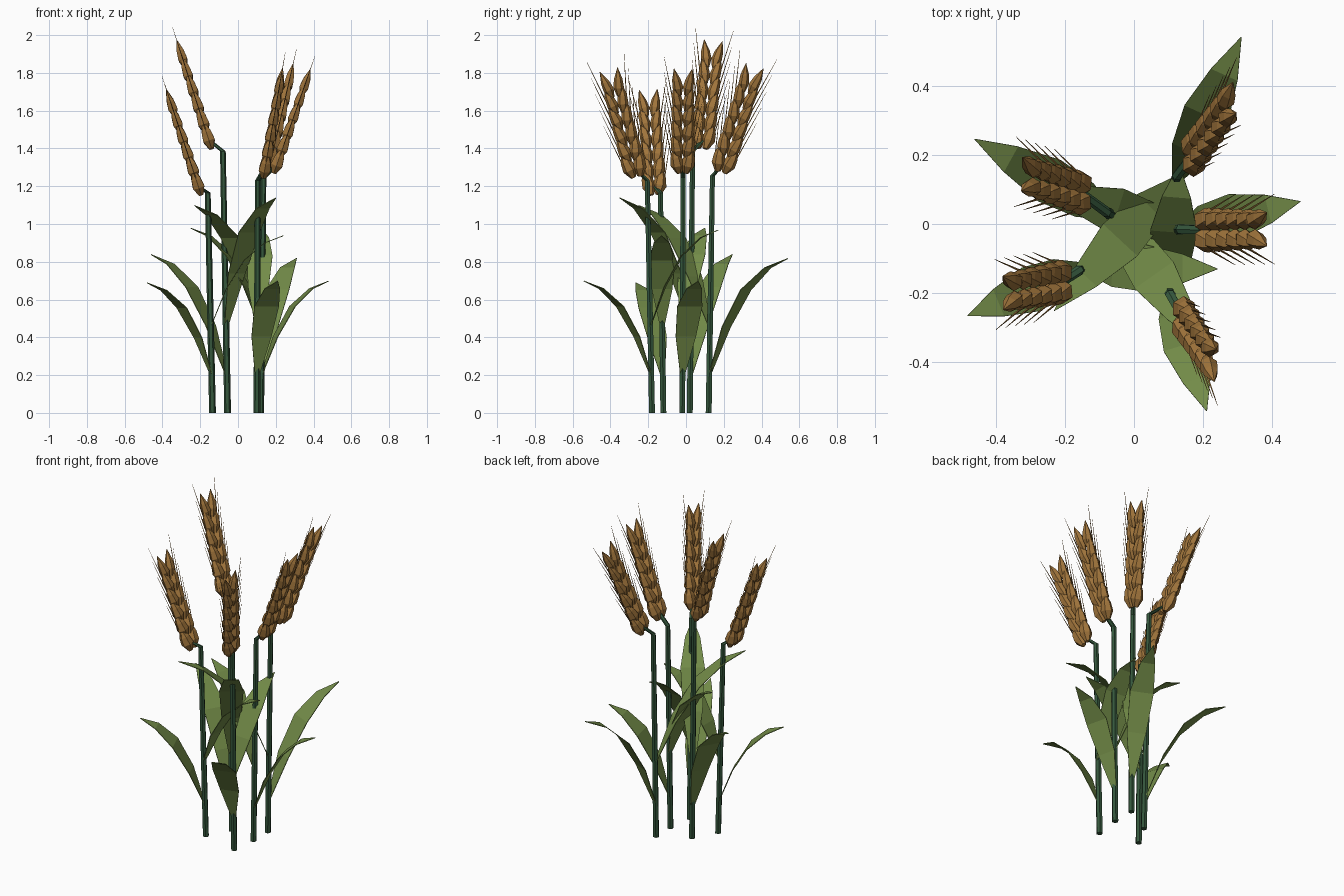
import bpy, bmesh, math
from mathutils import Vector as V

if "Cube" in bpy.data.objects:
    bpy.data.objects.remove(bpy.data.objects["Cube"])


def material(name, rgb):
    m = bpy.data.materials.new(name)
    m.diffuse_color = (*rgb, 1)
    m.use_nodes = True
    m.node_tree.nodes["Principled BSDF"].inputs["Base Color"].default_value = m.diffuse_color
    return m


STEM = material("stem_green", (0.035, 0.095, 0.045))
LEAF = material("leaf_green", (0.17, 0.26, 0.065))
GRAIN = material("grain_gold", (0.36, 0.18, 0.045))


def finish(bm, name, mat, fix=True):
    if fix:
        bmesh.ops.recalc_face_normals(bm, faces=bm.faces)
    me = bpy.data.meshes.new(name)
    bm.to_mesh(me)
    bm.free()
    me.materials.append(mat)
    ob = bpy.data.objects.new(name, me)
    bpy.context.collection.objects.link(ob)
    return ob


def loft(bm, centres, radii, u, v, n):
    """Skin n-sided rings along centres; radii are (ru, rv) pairs."""
    rings = []
    for c, (ru, rv) in zip(centres, radii):
        rings.append([bm.verts.new(c + u * ru * math.cos(2 * math.pi * i / n)
                                   + v * rv * math.sin(2 * math.pi * i / n))
                      for i in range(n)])
    for a, b in zip(rings, rings[1:]):
        for i in range(n):
            j = (i + 1) % n
            bm.faces.new((a[i], a[j], b[j], b[i]))
    bm.faces.new(rings[0][::-1])
    bm.faces.new(rings[-1])


def stem(name, foot, top, neck):
    bm = bmesh.new()
    pts = [foot, foot.lerp(top, 0.5), top, neck]
    loft(bm, pts, [(0.018, 0.018), (0.017, 0.017), (0.015, 0.015), (0.014, 0.014)],
         V((1, 0, 0)), V((0, 1, 0)), 6)
    finish(bm, name, STEM)


def leaf(name, root, tip):
    # arched blade, widest near the middle
    bm = bmesh.new()
    d = tip - root
    side = V((-d.y, d.x, 0)).normalized()
    rows = []
    for h, z, w in ((0, 0, 0.012), (0.21, 0.41, 0.055), (0.46, 0.73, 0.068),
                    (0.74, 0.92, 0.042), (1, 1, 0.001)):
        c = root + V((d.x * h, d.y * h, d.z * z))
        rows.append([bm.verts.new(c - side * w), bm.verts.new(c + side * w)])
    for a, b in zip(rows, rows[1:]):
        bm.faces.new((a[0], b[0], b[1], a[1]))
    bmesh.ops.recalc_face_normals(bm, faces=bm.faces)
    if sum(f.normal.z for f in bm.faces) < 0:
        bmesh.ops.reverse_faces(bm, faces=bm.faces)
    ob = finish(bm, name, LEAF, False)
    mod = ob.modifiers.new("thickness", 'SOLIDIFY')
    mod.thickness = 0.004


def ear(name, base, top, levels=6):
    d = (top - base).normalized()
    length = (top - base).length
    w = V((0, 1, 0))
    w = (w - d * w.dot(d)).normalized()
    n = d.cross(w)
    grains, awns = bmesh.new(), bmesh.new()
    glen = 0.155
    for k in range(levels):
        f = k / (levels - 1)
        size = 1.08 - 0.25 * f
        for s in (-1, 1):
            # plump grain leaning outward
            start = base + d * ((length - glen) * f) + w * s * 0.018
            ax = (d + w * s * 0.2).normalized()
            cross = ax.cross(n).normalized()
            prof = ((0, 0.4), (0.3, 1), (0.6, 0.8), (1, 0.04))
            loft(grains, [start + ax * glen * t for t, r in prof],
                 [(0.034 * r * size, 0.033 * r * size) for t, r in prof], cross, n, 6)
            # bristle from the grain's outer edge
            if k < levels - 1:
                a = start + ax * 0.08 + w * s * 0.022
                b = a + (d + w * s * 0.2).normalized() * 0.235
                loft(awns, [a, b], [(0.004, 0.004), (0.0008, 0.0008)], cross, n, 3)
    finish(grains, name + "_grains", GRAIN)
    finish(awns, name + "_bristles", GRAIN)


# per stalk: foot, stem top, ear base, ear top, outer leaf tip, inner leaf tip
STALKS = [
    ((-0.135, -0.12, 0), (-0.16, -0.135, 1.165), (-0.195, -0.165, 1.155), (-0.38, -0.2, 1.715),
     (-0.48, -0.265, 0.69), (0.24, -0.13, 0.94)),
    ((-0.055, 0.02, 0), (-0.08, 0.035, 1.385), (-0.14, 0.085, 1.40), (-0.325, 0.145, 1.975),
     (-0.46, 0.245, 0.84), (0.20, -0.35, 1.14)),
    ((0.12, 0.12, 0), (0.125, 0.14, 1.255), (0.16, 0.185, 1.275), (0.29, 0.365, 1.84),
     (0.31, 0.54, 0.82), (-0.23, -0.25, 1.10)),
    ((0.12, -0.02, 0), (0.135, -0.015, 1.245), (0.19, -0.018, 1.27), (0.385, -0.015, 1.825),
     (0.48, 0.065, 0.70), (-0.25, 0.10, 0.98)),
    ((0.10, -0.18, 0), (0.105, -0.205, 1.23), (0.135, -0.26, 1.25), (0.235, -0.41, 1.82),
     (0.21, -0.54, 0.70), (0.13, 0.17, 0.97)),
]

for i, row in enumerate(STALKS, 1):
    foot, top, eb, et, outer, inner = map(V, row)
    neck = eb + (et - eb) * 0.08
    stem(f"stem_{i}", foot, top, neck)
    ear(f"ear_{i}", eb, et)
    for label, z, tip in (("outer", 0.2, outer), ("inner", 0.46, inner)):
        leaf(f"leaf_{label}_{i}", foot.lerp(top, z / top.z), tip)
